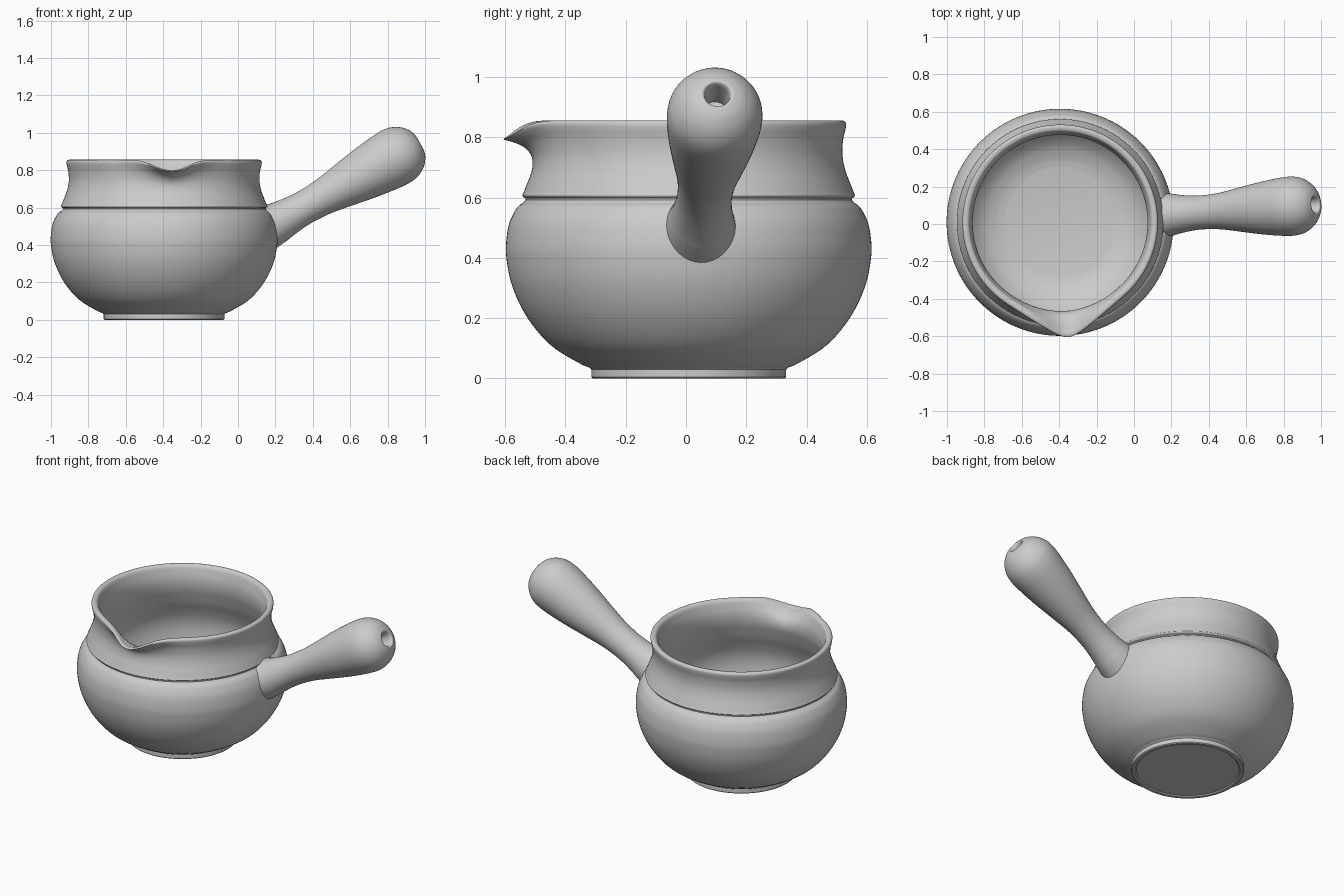
import bpy, bmesh
from math import sin, cos, pi, radians, sqrt, atan2, exp
from mathutils import Vector

if "Cube" in bpy.data.objects:
    bpy.data.objects.remove(bpy.data.objects["Cube"])

TURN = radians(4)                 # whole pan is turned slightly about its axis
CENTRE = (-0.395, 0.009, 0)


def smooth_curve(pts, n=4):
    """Catmull-Rom curve through 2D profile points."""
    p = [Vector(q) for q in pts]
    p = [2 * p[0] - p[1]] + p + [2 * p[-1] - p[-2]]
    out = []
    for i in range(1, len(p) - 2):
        a, b, c, d = p[i - 1:i + 3]
        for k in range(n):
            t = k / n
            out.append(0.5 * (2 * b + (c - a) * t + (2 * a - 5 * b + 4 * c - d) * t * t
                              + (3 * b - a - 3 * c + d) * t ** 3))
    return out + [p[-2]]


def lathe(name, sections, place, segs):
    """Spin profile sections (radius, height); place() maps each point to 3D."""
    prof = []
    for s in sections:
        prof += smooth_curve(s) if len(s) > 2 else [Vector(q) for q in s]
    bm = bmesh.new()
    rings = [[bm.verts.new(place(max(r, 0), h, 2 * pi * k / segs)) for k in range(segs)]
             for r, h in prof]
    for a, b in zip(rings, rings[1:]):
        for k in range(segs):
            j = (k + 1) % segs
            bm.faces.new((a[k], a[j], b[j], b[k]))
    bmesh.ops.remove_doubles(bm, verts=bm.verts, dist=0.0003)
    bmesh.ops.recalc_face_normals(bm, faces=bm.faces)
    me = bpy.data.meshes.new(name)
    bm.to_mesh(me)
    bm.free()
    ob = bpy.data.objects.new(name, me)
    bpy.context.collection.objects.link(ob)
    ob.location = CENTRE
    ob.rotation_euler.z = TURN
    bpy.ops.object.select_all(action='DESELECT')
    bpy.context.view_layer.objects.active = ob
    ob.select_set(True)
    bpy.ops.object.shade_smooth_by_angle(angle=radians(40))
    return ob


# Pot body: foot, belly, ridge, neck, rim, then the inside wall and floor
pot = [
    [(0, 0.006), (0.295, 0.006)],
    [(0.302, 0.0), (0.318, 0.0)],
    [(0.323, 0.005), (0.323, 0.03)],
    [(0.330, 0.036), (0.362, 0.05), (0.445, 0.10), (0.505, 0.16), (0.555, 0.235),
     (0.590, 0.32), (0.605, 0.40), (0.606, 0.45), (0.597, 0.51), (0.580, 0.55),
     (0.565, 0.572), (0.549, 0.583)],
    [(0.541, 0.592), (0.542, 0.598)],
    [(0.549, 0.602), (0.552, 0.608), (0.548, 0.617), (0.537, 0.645), (0.520, 0.69),
     (0.510, 0.74), (0.512, 0.79), (0.520, 0.825), (0.522, 0.845), (0.514, 0.855),
     (0.500, 0.855), (0.488, 0.848), (0.479, 0.825), (0.468, 0.77), (0.472, 0.71),
     (0.490, 0.65), (0.508, 0.60), (0.535, 0.54), (0.557, 0.47), (0.560, 0.39),
     (0.540, 0.29), (0.490, 0.18), (0.420, 0.105), (0.350, 0.070), (0.305, 0.058)],
    [(0.290, 0.055), (0, 0.055)],
]


def pot_point(r, z, a):
    """Pull the front of the rim out and down into a pouring lip."""
    d = abs(atan2(sin(a + pi / 2), cos(a + pi / 2)))
    t = min(max((z - 0.66) / 0.19, 0), 1)
    w = t ** 2.5
    wedge = max(0, radians(37.5) - sqrt(d * d + radians(5) ** 2))
    r *= 1 + w * (1 / cos(wedge) - 1)
    z -= 0.057 * w * exp(-(d / radians(12)) ** 2)
    return Vector((r * cos(a), r * sin(a), z))


lathe("pot_body", pot, pot_point, 144)

# Handle: club shape on a tilted axis with a hanging hole in its end
TILT = radians(29)
AXIS = Vector((cos(TILT), 0, sin(TILT)))
UP = Vector((-sin(TILT), 0, cos(TILT)))
SIDE = Vector((0, 1, 0))
KNOB = Vector((1.237, 0, 0.87))
BASE = -0.80
handle = [
    [(0, BASE), (0.120, BASE)],
    [(0.109, -0.715), (0.101, -0.67), (0.093, -0.60), (0.091, -0.53), (0.098, -0.43),
     (0.118, -0.31), (0.140, -0.18), (0.155, -0.06), (0.158, 0.01), (0.149, 0.06),
     (0.124, 0.105), (0.090, 0.136), (0.058, 0.150), (0.047, 0.150), (0.042, 0.142)],
    [(0.040, 0.13), (0.038, 0.03)],
    [(0.038, 0.03), (0, 0.02)],
]


def handle_point(r, s, a):
    p = KNOB + AXIS * s + SIDE * (r * cos(a)) + UP * (r * sin(a))
    if s == BASE or s < BASE + 0.001:
        # slide the base into the thickness of the pot wall
        p += AXIS * ((0.575 - 0.18 * (p.z - 0.4) - p.x) / (AXIS.x + 0.18 * AXIS.z))
    return p


lathe("handle", handle, handle_point, 64)
